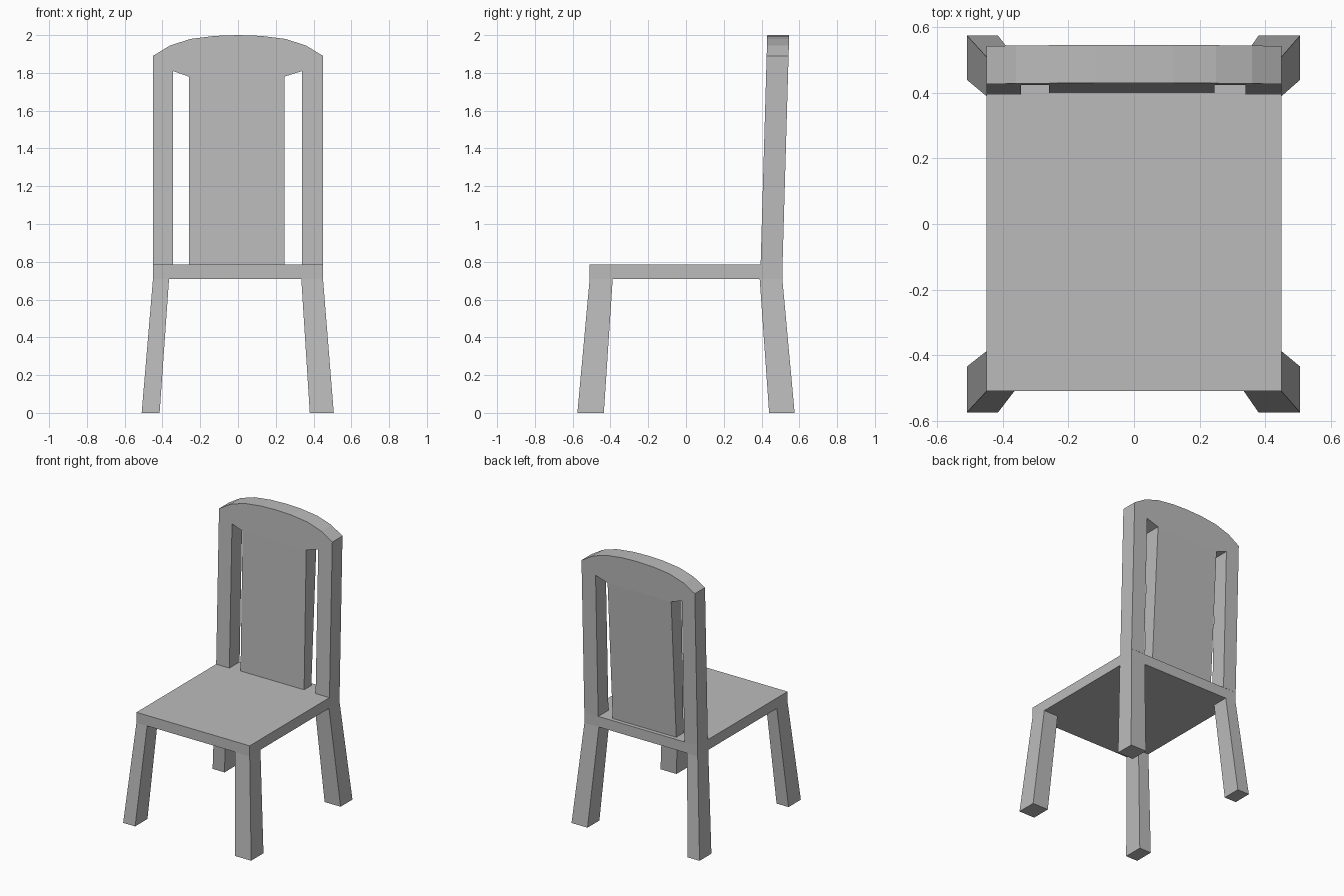
import bpy
import bmesh

default = bpy.data.objects.get("Cube")
if default:
    bpy.data.objects.remove(default, do_unlink=True)

grey = bpy.data.materials.new("plain grey")
grey.use_nodes = True
colour = (0.5, 0.5, 0.5, 1)
grey.diffuse_color = colour
grey.node_tree.nodes["Principled BSDF"].inputs["Base Color"].default_value = colour


def loft(name, bottom, top):
    """Solid joining two loops that have the same number of points."""
    bm = bmesh.new()
    low = [bm.verts.new(p) for p in bottom]
    high = [bm.verts.new(p) for p in top]
    bm.faces.new(low[::-1])
    bm.faces.new(high)
    for i in range(len(low)):
        j = (i + 1) % len(low)
        bm.faces.new((low[i], low[j], high[j], high[i]))
    bmesh.ops.recalc_face_normals(bm, faces=bm.faces)
    mesh = bpy.data.meshes.new(name)
    bm.to_mesh(mesh)
    bm.free()
    mesh.materials.append(grey)
    obj = bpy.data.objects.new(name, mesh)
    bpy.context.collection.objects.link(obj)
    return obj


def rect(x0, x1, y0, y1, z):
    return [(x0, y0, z), (x1, y0, z), (x1, y1, z), (x0, y1, z)]


SEAT_LOW, SEAT_TOP = 0.71, 0.785

# Seat slab
loft("seat", rect(-0.45, 0.45, -0.51, 0.51, SEAT_LOW),
     rect(-0.45, 0.45, -0.51, 0.51, SEAT_TOP))

# Splayed legs, the left pair a little wider than the right
sides = {"right": ((-0.51, -0.415), (-0.45, -0.365)),
         "left": ((0.38, 0.507), (0.335, 0.45))}
ends = {"front": ((-0.575, -0.435), (-0.51, -0.388)),
        "back": ((0.44, 0.575), (0.39, 0.51))}
for side, (foot_x, top_x) in sides.items():
    for end, (foot_y, top_y) in ends.items():
        loft(f"{end}_{side}_leg", rect(*foot_x, *foot_y, 0),
             rect(*top_x, *top_y, SEAT_LOW))


# Back frame: two posts and an arched crest in one leaning profile
def lean(z):
    return 0.029 * (z - SEAT_TOP)


arch = [(0.45, 1.89), (0.36, 1.945), (0.25, 1.98), (0.12, 1.996)]
outline = [(-0.45, SEAT_TOP), (-0.345, SEAT_TOP), (-0.345, 1.81),
           (-0.26, 1.78), (0.245, 1.78), (0.34, 1.81),
           (0.34, SEAT_TOP), (0.45, SEAT_TOP)]
outline += arch + [(0, 2.0)] + [(-x, z) for x, z in reversed(arch)]
loft("back_frame", [(x, 0.395 + lean(z), z) for x, z in outline],
     [(x, 0.511 + lean(z), z) for x, z in outline])

# Central splat, thinner at the seat and flush with the crest above
loft("back_splat", rect(-0.26, 0.245, 0.4, 0.482, SEAT_TOP),
     rect(-0.26, 0.245, 0.395 + lean(1.78), 0.511 + lean(1.78), 1.78))
